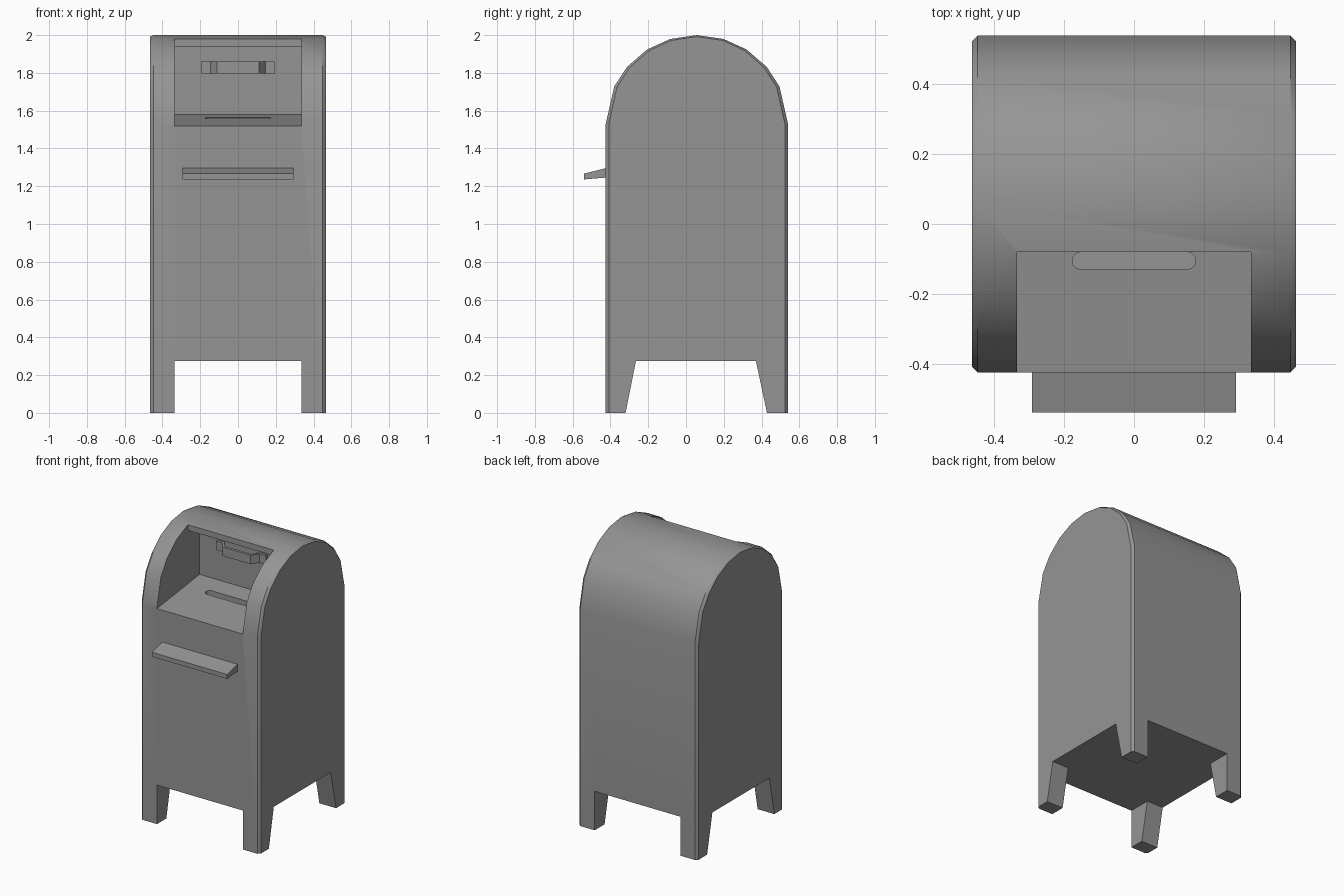
import bpy, bmesh, math

cube = bpy.data.objects.get("Cube")
if cube:
    bpy.data.objects.remove(cube, do_unlink=True)

# Single painted-metal colour
grey = bpy.data.materials.new("grey_metal")
grey.use_nodes = True
grey.diffuse_color = (0.3, 0.3, 0.3, 1)
grey.node_tree.nodes["Principled BSDF"].inputs["Base Color"].default_value = (0.3, 0.3, 0.3, 1)


def loft(name, rings):
    """Closed solid through matching rings of 3D points."""
    bm = bmesh.new()
    loops = [[bm.verts.new(p) for p in ring] for ring in rings]
    n = len(loops[0])
    bm.faces.new(loops[0])
    bm.faces.new(loops[-1])
    for a, b in zip(loops, loops[1:]):
        for i in range(n):
            j = (i + 1) % n
            bm.faces.new((a[i], a[j], b[j], b[i]))
    bmesh.ops.recalc_face_normals(bm, faces=bm.faces)
    mesh = bpy.data.meshes.new(name)
    bm.to_mesh(mesh)
    bm.free()
    mesh.materials.append(grey)
    obj = bpy.data.objects.new(name, mesh)
    bpy.context.collection.objects.link(obj)
    return obj


def prism_x(name, profile, half):
    return loft(name, [[(x, y, z) for y, z in profile] for x in (-half, half)])


def prism_z(name, profile, low, high):
    return loft(name, [[(x, y, z) for x, y in profile] for z in (low, high)])


def activate(obj):
    bpy.ops.object.select_all(action='DESELECT')
    obj.select_set(True)
    bpy.context.view_layer.objects.active = obj


def cut(obj, cutter):
    mod = obj.modifiers.new("cut", 'BOOLEAN')
    mod.operation = 'DIFFERENCE'
    mod.solver = 'EXACT'
    mod.object = cutter
    activate(obj)
    bpy.ops.object.modifier_apply(modifier=mod.name)
    bpy.data.objects.remove(cutter, do_unlink=True)


# Arched body with chamfered side edges
MID, SPRING = 0.0575, 1.53


def arch(ry, rz):
    angles = [0, 25, 40, 57, 73, 90, 107, 123, 140, 155, 180]
    pts = [(MID + ry, 0)]
    for a in map(math.radians, angles):
        pts.append((MID + ry * math.cos(a), SPRING + rz * math.sin(a)))
    return pts + [(MID - ry, 0)]


full, inset = arch(0.4825, 0.47), arch(0.466, 0.462)
sections = [(-0.465, inset), (-0.448, full), (0.448, full), (0.465, inset)]
body = loft("body", [[(x, y, z) for y, z in prof] for x, prof in sections])

# Openings between the legs
cut(body, prism_x("leg_gap_front", [(-1, -0.1), (1, -0.1), (1, 0.275), (-1, 0.275)], 0.335))
cut(body, prism_x("leg_gap_side", [(-0.34, -0.1), (0.45, -0.1), (0.37, 0.275), (-0.265, 0.275)], 1))

# Deposit recess with sloping floor and a lip above
cut(body, prism_x("recess", [(-0.6, 1.498), (-0.425, 1.52), (0.05, 1.58), (0.05, 1.94),
                             (-0.08, 1.94), (-0.08, 2.1), (-0.6, 2.1)], 0.335))

# Rounded letter slot in the recess floor
slot = []
for side in (1, -1):
    for k in range(7):
        a = math.radians(-90 + 30 * k)
        slot.append((side * (0.152 + 0.025 * math.cos(a)), -0.105 + side * 0.025 * math.sin(a)))
cut(body, prism_z("slot", slot, 1.5, 1.65))

activate(body)
bpy.ops.object.shade_smooth_by_angle(angle=math.radians(30))

# Bent-strip handle on the recess wall
front = [(-0.195, 0.033), (-0.145, 0.033), (-0.11, -0.018)]
front += [(-x, y) for x, y in reversed(front)]
back = [(x * 0.96 if abs(x) < 0.19 else x, y + 0.018) for x, y in reversed(front)]
prism_z("recess_handle", front + back, 1.797, 1.86)

# Tapered shelf on the front
prism_x("front_shelf", [(-0.42, 1.297), (-0.54, 1.267), (-0.54, 1.236), (-0.42, 1.246)], 0.293)
